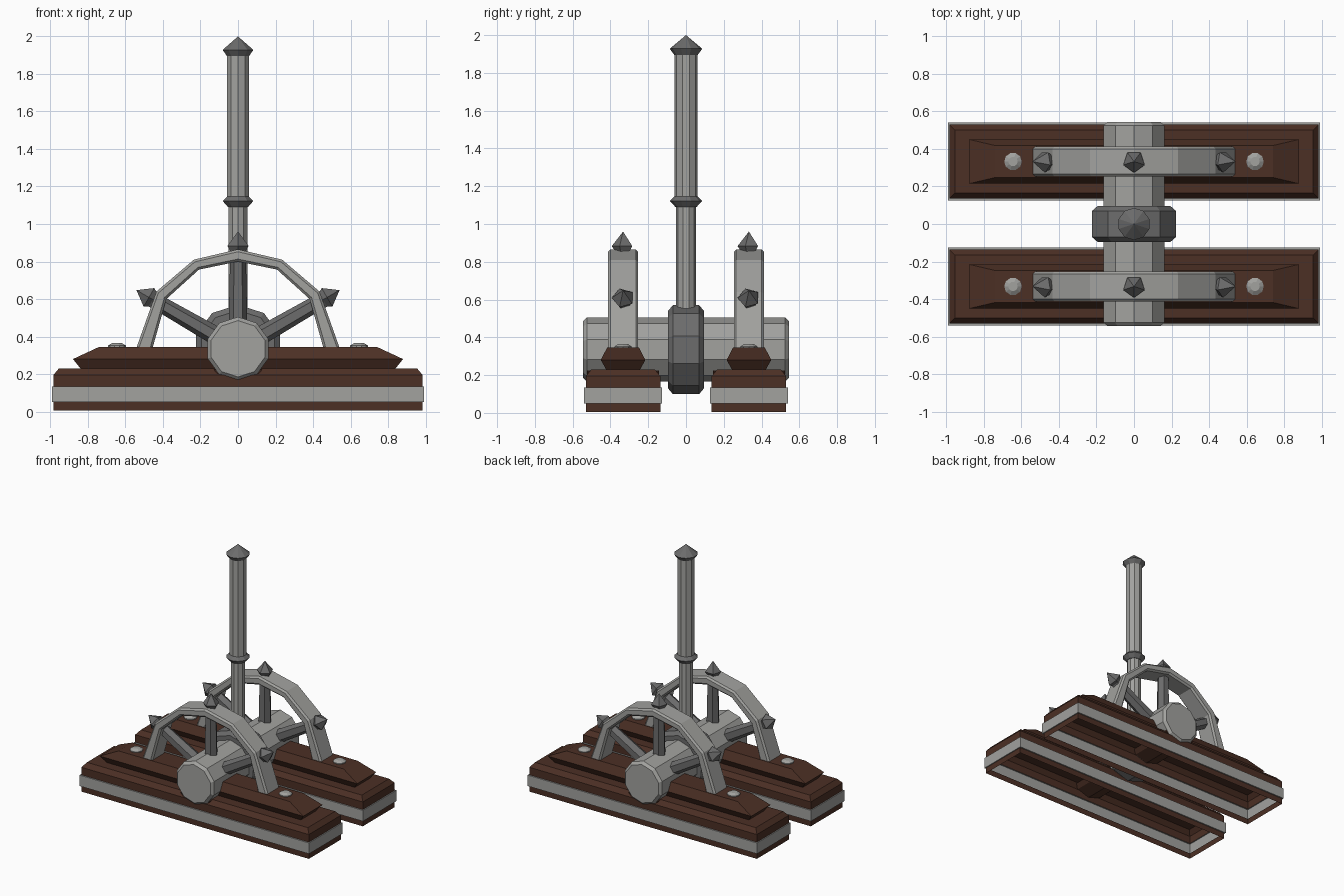
import bpy, bmesh, math
from mathutils import Matrix, Vector

if "Cube" in bpy.data.objects:
    bpy.data.objects.remove(bpy.data.objects["Cube"])


def material(name, rgb):
    m = bpy.data.materials.new(name)
    m.diffuse_color = (*rgb, 1)
    m.use_nodes = True
    m.node_tree.nodes["Principled BSDF"].inputs["Base Color"].default_value = m.diffuse_color
    return m


WOOD = material("dark_wood", (0.072, 0.029, 0.018))
LIGHT = material("light_metal", (0.36, 0.36, 0.345))
DARK = material("dark_metal", (0.15, 0.15, 0.15))

AXLE_Z = 0.335
RAIL_Y = 0.333


def loft(name, rings, mats, cap_start=True, cap_end=True, closed=True, rule=None):
    """Skin a list of point rings; a one-point ring makes a tip."""
    bm = bmesh.new()
    rows = [[bm.verts.new(p) for p in ring] for ring in rings]
    for a, b in zip(rows, rows[1:]):
        n = max(len(a), len(b))
        for i in range(n if closed else n - 1):
            j = (i + 1) % n
            if len(b) == 1:
                bm.faces.new((a[i], a[j], b[0]))
            else:
                bm.faces.new((a[i], a[j], b[j], b[i]))
    if cap_start and len(rows[0]) > 2:
        bm.faces.new(rows[0])
    if cap_end and len(rows[-1]) > 2:
        bm.faces.new(rows[-1])
    bmesh.ops.recalc_face_normals(bm, faces=bm.faces)
    if rule:
        for f in bm.faces:
            f.material_index = rule(f)
    me = bpy.data.meshes.new(name)
    bm.to_mesh(me)
    bm.free()
    for m in mats:
        me.materials.append(m)
    ob = bpy.data.objects.new(name, me)
    bpy.context.collection.objects.link(ob)
    return ob


def turned(name, profile, sides, mat, matrix, start=0.0, rule=None):
    """Polygonal lathe of (radius, height) pairs about local z."""
    rings = []
    for r, h in profile:
        if r == 0:
            rings.append([matrix @ Vector((0, 0, h))])
        else:
            angles = [start + math.tau * i / sides for i in range(sides)]
            rings.append([matrix @ Vector((r * math.cos(a), r * math.sin(a), h)) for a in angles])
    mats = mat if isinstance(mat, list) else [mat]
    return loft(name, rings, mats, rule=rule)


# Axle and central hub, lying along y with a corner at the top
along_y = Matrix.Translation((0, 0, AXLE_Z)) @ Matrix.Rotation(math.pi / 2, 4, 'X')
turned("axle", [(0.15, -0.545), (0.17, -0.525), (0.17, 0.525), (0.15, 0.545)],
       10, LIGHT, along_y, math.pi / 2)
turned("hub", [(0.205, -0.095), (0.235, -0.07), (0.235, 0.07), (0.205, 0.095)],
       10, DARK, along_y, math.pi / 2)

# Lever shaft with collar and pointed cap
upright = Matrix.Identity(4)
turned("lever_lower_shaft", [(0.052, 0.5), (0.052, 1.11)], 10, LIGHT, upright, math.pi / 2)
turned("lever_collar", [(0.056, 1.09), (0.085, 1.122), (0.062, 1.146)], 10, DARK, upright, math.pi / 2)
turned("lever_grip", [(0.062, 1.13), (0.062, 1.91)], 10, LIGHT, upright, math.pi / 2)
turned("lever_cap", [(0.062, 1.895), (0.086, 1.928), (0, 2.0)], 10, DARK, upright, math.pi / 2)

# Rail profile: half length, half width, height
rail_profile = [(0.984, 0.197, 0.005), (0.984, 0.197, 0.05), (0.992, 0.207, 0.05),
                (0.992, 0.207, 0.135), (0.984, 0.197, 0.135), (0.984, 0.197, 0.195),
                (0.955, 0.168, 0.23), (0.84, 0.09, 0.23), (0.88, 0.118, 0.28),
                (0.74, 0.085, 0.345)]

# Arch outline on one side, outer and inner corners
outer = [(0.0, 0.865), (0.235, 0.81), (0.435, 0.64), (0.545, 0.33)]
inner = [(0.0, 0.80), (0.208, 0.757), (0.382, 0.60), (0.458, 0.33)]


def full(points):
    return [(-x, z) for x, z in reversed(points[1:])] + points


for side, tag in ((-1, "front"), (1, "back")):
    cy = side * RAIL_Y

    # Hollow wooden rail with a metal band
    rings = [[(-x, cy - y, z), (x, cy - y, z), (x, cy + y, z), (-x, cy + y, z)]
             for x, y, z in rail_profile]
    loft(tag + "_rail", rings, [WOOD, LIGHT], cap_start=False,
         rule=lambda f: int(0.045 < f.calc_center_median().z < 0.14))

    # Wooden cradle under the axle, inside the rail
    cradle = []
    for y in (cy - 0.19, cy + 0.19):
        pts = [(0.175 * math.cos(a), y, AXLE_Z + 0.175 * math.sin(a))
               for a in (math.radians(d) for d in (-126, -90, -54))]
        cradle.append([(-0.13, y, 0.225)] + pts + [(0.13, y, 0.225)])
    loft(tag + "_axle_cradle", cradle, [WOOD])

    # Chamfered arch: sweep an octagonal section along the outline
    w, c = 0.08, 0.013
    sections = []
    for (ox, oz), (ix, iz) in zip(full(outer), full(inner)):
        o, i = Vector((ox, cy, oz)), Vector((ix, cy, iz))
        d = (o - i).normalized() * c
        across = Vector((0, 1, 0))
        sections.append([o - across * (w - c), o + across * (w - c),
                         o - d + across * w, i + d + across * w,
                         i + across * (w - c), i - across * (w - c),
                         i + d - across * w, o - d - across * w])
    loft(tag + "_arch", sections, [LIGHT])

    # Spokes and spikes radiating from the axle
    for k, deg in enumerate((-60, 0, 60)):
        radial = Matrix.Translation((0, cy, AXLE_Z)) @ Matrix.Rotation(math.radians(deg), 4, 'Y')
        turned(f"{tag}_spoke_{k + 1}", [(0.05, 0.12), (0.042, 0.49)], 6, DARK, radial)
        turned(f"{tag}_spike_{k + 1}", [(0.045, 0.49), (0.045, 0.525), (0.06, 0.548), (0, 0.625)],
               5, DARK, radial, -math.pi / 2)

    # Rivets on the rail top
    for sx in (-1, 1):
        spot = Matrix.Translation((sx * 0.645, cy, 0.34))
        turned(f"{tag}_rivet_{'left' if sx < 0 else 'right'}",
               [(0.047, 0), (0.047, 0.012), (0.025, 0.026)], 10, LIGHT, spot)
